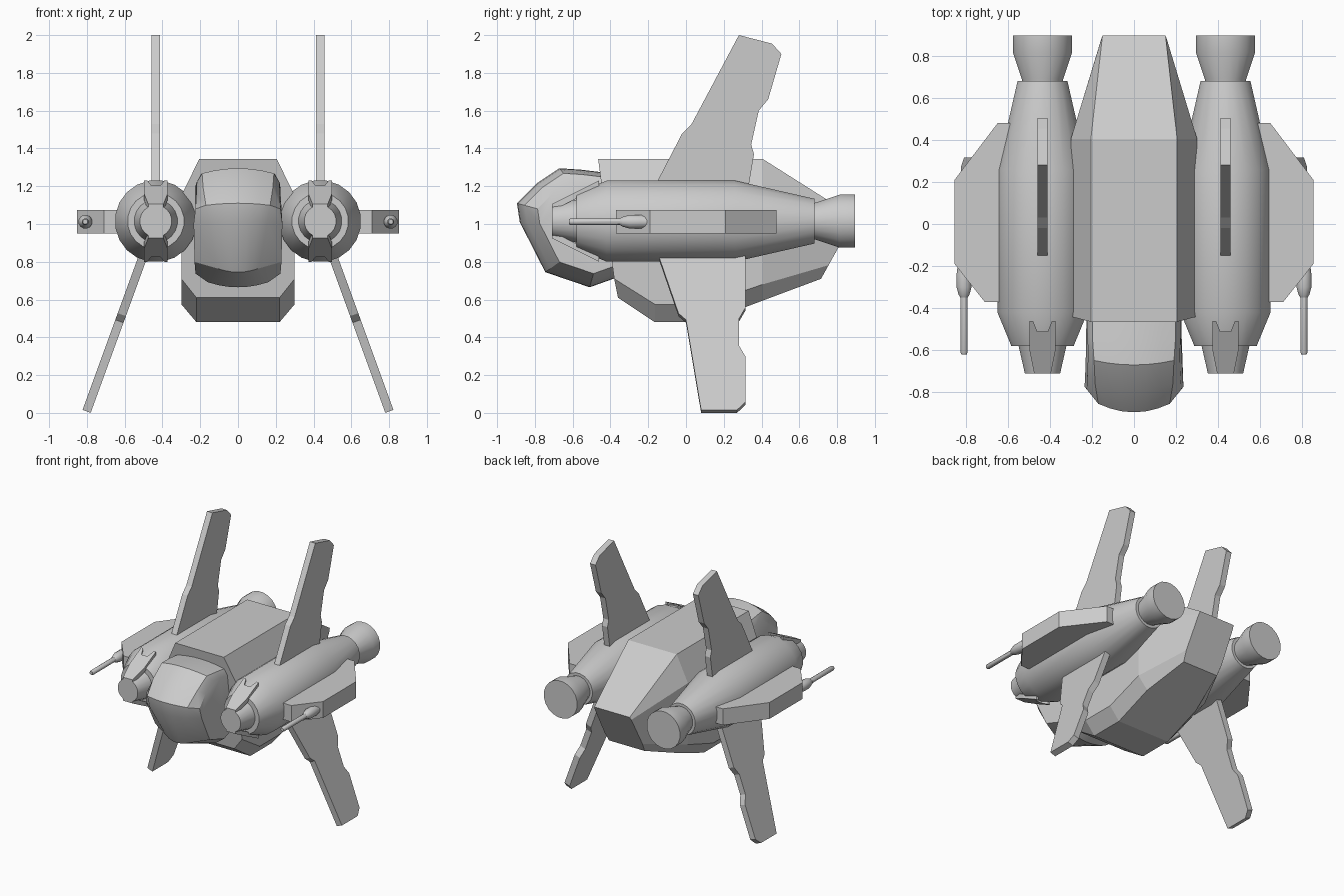
import bpy, bmesh
from math import sin, cos, pi, radians

if "Cube" in bpy.data.objects:
    bpy.data.objects.remove(bpy.data.objects["Cube"])

EX, EZ = 0.435, 1.015   # engine axis


def make(name, verts, faces, mirror=True, smooth=False):
    bm = bmesh.new()
    vs = [bm.verts.new(v) for v in verts]
    for f in faces:
        bm.faces.new([vs[i] for i in f])
    bmesh.ops.recalc_face_normals(bm, faces=bm.faces)
    me = bpy.data.meshes.new(name)
    bm.to_mesh(me)
    bm.free()
    ob = bpy.data.objects.new(name, me)
    bpy.context.collection.objects.link(ob)
    if smooth:
        bpy.ops.object.select_all(action='DESELECT')
        ob.select_set(True)
        bpy.context.view_layer.objects.active = ob
        bpy.ops.object.shade_smooth_by_angle(angle=radians(30))
    if mirror:
        m = ob.modifiers.new("mirror", 'MIRROR')
        m.use_mirror_merge = False
    return ob


def loft(name, rings, mirror=True, smooth=False):
    """Join equal-length rings into a capped skin."""
    n = len(rings[0])
    faces = [list(range(n)), list(range((len(rings) - 1) * n, len(rings) * n))]
    for r in range(len(rings) - 1):
        for i in range(n):
            j = (i + 1) % n
            faces.append((r*n + i, r*n + j, (r+1)*n + j, (r+1)*n + i))
    return make(name, [v for ring in rings for v in ring], faces, mirror, smooth)


def lathe(name, cx, cz, profile, n=16):
    """Turn (y, radius) pairs about an axis along y."""
    loft(name, [[(cx + r*cos(2*pi*(i + .5)/n), y, cz + r*sin(2*pi*(i + .5)/n))
                 for i in range(n)] for y, r in profile], True, True)


# Engines: pod, intake cone and exhaust nozzle
lathe("engine_pod", EX, EZ, [(-.58, .15), (-.42, .217), (.26, .217), (.68, .12)], 20)
lathe("intake_cone", EX, EZ, [(-.71, .085), (-.55, .122)], 20)
lathe("exhaust_nozzle", EX, EZ, [(.66, .095), (.69, .1), (.815, .142), (.895, .142)], 20)

# Forked intake plates above and below each engine
plate = [(-.04, -.71), (.04, -.71), (.062, -.6), (.062, -.46), (.045, -.46),
         (.025, -.51), (-.025, -.51), (-.045, -.46), (-.062, -.46), (-.062, -.6)]
for name, s in (("upper_intake_plate", 1), ("lower_intake_plate", -1)):
    loft(name, [[(EX + x, y, EZ + s*(.09 + (y + .71)*.5 - t)) for x, y in plate]
                for t in (0, .035)])

# Upper fins
upper = [(-.19, 1.15), (-.155, 1.22), (-.02, 1.48), (.03, 1.53), (.28, 2), (.455, 1.955),
         (.505, 1.9), (.435, 1.66), (.385, 1.6), (.345, 1.42), (.36, 1.37), (.335, 1.22), (.32, 1.15)]
loft("upper_fin", [[(EX + t, y, z) for y, z in upper] for t in (-.023, .023)])

# Lower fins, splayed outwards from the engine axis
lower = [(-.16, .88), (-.14, .81), (-.04, .52), (0, .485), (.08, .008), (.27, .008), (.315, .05),
         (.315, .29), (.28, .35), (.28, .49), (.315, .55), (.315, .88)]
a = radians(20)
loft("lower_fin", [[(EX + (EZ - z)*sin(a)/cos(a) + t*cos(a), y, z + t*sin(a)) for y, z in lower]
                   for t in (-.023, .023)])

# Side winglets and their guns
wing = [(.5, .48), (.648, .48), (.853, .21), (.853, -.19), (.71, -.37), (.5, -.37)]
loft("winglet", [[(x, y, z) for x, y in wing] for z in (.95, 1.075)])
lathe("gun", .808, EZ - .003, [(-.62, .013), (-.61, .018), (-.35, .018), (-.335, .027), (-.3, .037),
                               (-.24, .037), (-.19, .03), (-.1, .03)], 12)

# Fuselage: octagonal stations, each (half width, y, z) from top to bottom
stations = [
    [(.205, -.465, 1.345), (.3, -.44, 1.15), (.3, -.38, .71), (.22, -.36, .61)],
    [(.205, -.165, 1.345), (.3, -.165, 1.15), (.3, -.165, .575), (.22, -.165, .48)],
    [(.205, .1, 1.345), (.3, .1, 1.15), (.3, .1, .575), (.22, .1, .48)],
    [(.205, .405, 1.345), (.3, .405, 1.15), (.3, .405, .68), (.22, .405, .594)],
    [(.15, .895, 1.035), (.155, .882, 1.012), (.16, .755, .782), (.15, .715, .71)],
]
loft("fuselage", [s + [(-x, y, z) for x, y, z in reversed(s)] for s in stations], False)

# Cockpit: (y, z, band half width, side half width) round the side outline
outline = [(-.37, 1.265, .2, .225), (-.56, 1.288, .197, .222), (-.67, 1.295, .19, .218),
           (-.79, 1.215, .185, .22), (-.895, 1.11, .17, .225), (-.88, 1.01, .155, .235),
           (-.745, .745, .11, .23), (-.51, .665, .16, .225), (-.37, .715, .17, .225)]
CY, CZ = -.42, .98
rings = []
for k in (-4, -3, -2, -1, 0, 1, 2, 3, 4):
    ring = []
    for y, z, e, s in outline:
        if abs(k) == 4:
            x, pull = s, .23
        else:
            x, pull = e*abs(k)/3, .085*(k/3)**2
        ring.append((x if k > 0 else -x, y + (CY - y)*pull, z + (CZ - z)*pull))
    rings.append(ring)
loft("cockpit", rings, False, True)
